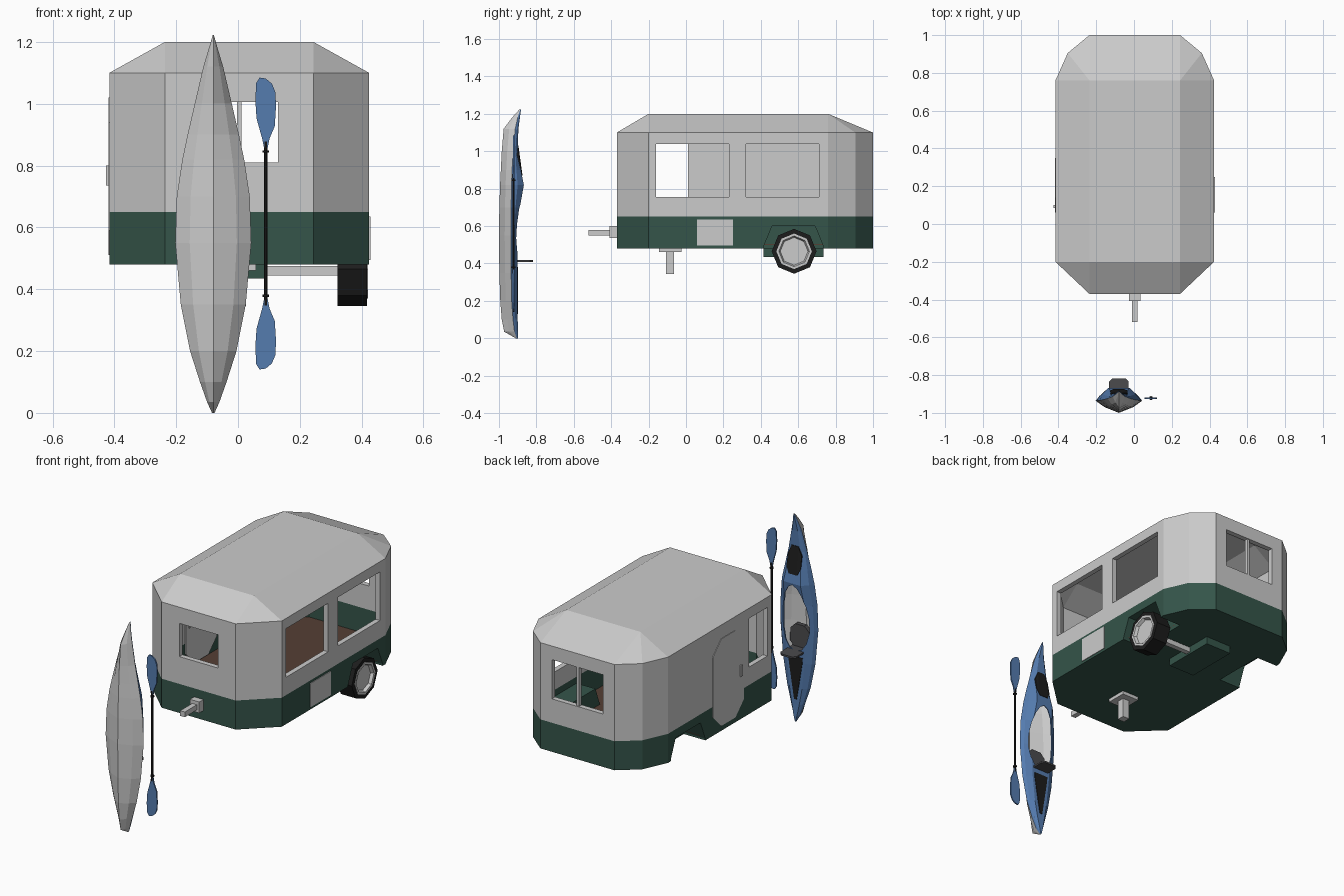
import bpy, bmesh, math
from mathutils import Vector, Matrix

if "Cube" in bpy.data.objects:
    bpy.data.objects.remove(bpy.data.objects["Cube"])

CX = 0.004  # trailer centre line


def mat(name, rgb):
    m = bpy.data.materials.new(name)
    m.diffuse_color = (*rgb, 1)
    m.use_nodes = True
    m.node_tree.nodes["Principled BSDF"].inputs["Base Color"].default_value = m.diffuse_color
    return m


GREEN = mat("green", (0.035, 0.09, 0.068))
BLUE = mat("blue", (0.09, 0.2, 0.43))
BLACK = mat("black", (0.012, 0.012, 0.012))
DARK = mat("dark", (0.07, 0.07, 0.075))
BROWN = mat("brown", (0.09, 0.05, 0.035))


def finish(name, bm, m=None):
    bmesh.ops.recalc_face_normals(bm, faces=bm.faces)
    me = bpy.data.meshes.new(name)
    bm.to_mesh(me)
    bm.free()
    if m:
        me.materials.append(m)
    ob = bpy.data.objects.new(name, me)
    bpy.context.collection.objects.link(ob)
    return ob


def plate(name, pts, axis, lo, hi, m=None):
    """Extrude a 2D polygon along an axis."""
    put = {"x": lambda a, b, c: (c, a, b), "y": lambda a, b, c: (a, c, b), "z": lambda a, b, c: (a, b, c)}[axis]
    bm = bmesh.new()
    r0, r1 = ([bm.verts.new(put(a, b, c)) for a, b in pts] for c in (lo, hi))
    bm.faces.new(r0)
    bm.faces.new(r1)
    for i in range(len(pts)):
        j = (i + 1) % len(pts)
        bm.faces.new((r0[i], r0[j], r1[j], r1[i]))
    return finish(name, bm, m)


def box(name, x0, x1, y0, y1, z0, z1, m=None):
    return plate(name, [(x0, y0), (x1, y0), (x1, y1), (x0, y1)], "z", z0, z1, m)


def hull(name, pts, m=None):
    bm = bmesh.new()
    vs = [bm.verts.new(p) for p in pts]
    bmesh.ops.convex_hull(bm, input=vs)
    bmesh.ops.dissolve_limit(bm, angle_limit=0.01, verts=bm.verts, edges=bm.edges)
    return finish(name, bm, m)


def lathe(name, prof, n, loc, axis="z", m=None):
    """Spin (height, radius) points about an axis."""
    bm = bmesh.new()
    rings = [[bm.verts.new((r * math.cos(math.tau * k / n), r * math.sin(math.tau * k / n), h)) for k in range(n)]
             for h, r in prof]
    for a, b in zip(rings, rings[1:]):
        for k in range(n):
            bm.faces.new((a[k], a[k - 1], b[k - 1], b[k]))
    bm.faces.new(rings[0])
    bm.faces.new(rings[-1])
    rot = Matrix.Rotation(math.pi / 2, 4, "Y") if axis == "x" else Matrix()
    bm.transform(Matrix.Translation(loc) @ rot)
    return finish(name, bm, m)


def cut(ob, *cutters):
    for c in cutters:
        md = ob.modifiers.new("cut", "BOOLEAN")
        md.operation, md.solver, md.object = "DIFFERENCE", "EXACT", c
        bpy.context.view_layer.objects.active = ob
        bpy.ops.object.modifier_apply(modifier=md.name)


# trailer shell: outline in plan, hollow body, sloped roof
half = [(0.24, -0.37), (0.42, -0.2), (0.42, 0.76), (0.355, 0.905), (0.24, 1.0)]
plan = [(CX + x, y) for x, y in half] + [(CX - x, y) for x, y in reversed(half)]
inner = [(CX + (x - CX) * 0.93, 0.315 + (y - 0.315) * 0.956) for x, y in plan]
top = [(CX + sx * 0.24, y) for sx in (-1, 1) for y in (-0.2, 0.76)]


def ring(pts, z):
    return [Vector((x, y, z)) for x, y in pts]


body = hull("upper_body", ring(plan, 0.65) + ring(plan, 1.1) + ring(top, 1.2))
skirt = plate("lower_body", plan, "z", 0.48, 0.65, GREEN)
floor = plate("floor", inner, "z", 0.498, 0.505, BROWN)
cutters = [hull("cavity", ring(inner, 0.5) + ring(inner, 1.09) + ring(top, 1.175))]
cut(body, *cutters)
cut(skirt, *cutters)

# windows
holes = [box("hole", 0.3, 0.5, -0.16, 0.23, 0.755, 1.04),
         box("hole", 0.3, 0.5, 0.32, 0.71, 0.755, 1.04),
         box("hole", -0.5, -0.3, -0.16, 0.01, 0.755, 1.04),
         box("hole", CX - 0.125, CX + 0.125, -0.5, -0.3, 0.81, 1.005),
         box("hole", CX - 0.165, CX + 0.165, 0.9, 1.1, 0.79, 1.02)]
cut(body, *holes)
box("rear_window_bar", CX - 0.008, CX + 0.008, 0.975, 0.995, 0.785, 1.025)

# wheel wells on both sides
notch = [(0.415, 0.43), (0.415, 0.49), (0.46, 0.6), (0.69, 0.6), (0.735, 0.49), (0.735, 0.43)]
liner = [(0.40, 0.481), (0.45, 0.612), (0.70, 0.612), (0.75, 0.481)]
for side, s in (("right", 1), ("left", -1)):
    arch = plate("arch", notch, "x", CX + s * 0.28, CX + s * 0.5)
    well = plate(side + "_wheel_well", liner, "x", CX + s * 0.268, CX + s * 0.412, GREEN)
    for ob in (skirt, well, floor):
        cut(ob, arch)
    cutters.append(arch)

# door with its handle, set into the left wall
oct_door = [(0.14, 0.51), (0.27, 0.51), (0.35, 0.59), (0.35, 0.94), (0.27, 1.02), (0.14, 1.02), (0.06, 0.94), (0.06, 0.59)]
plate("door", oct_door, "x", -0.419, -0.38)
for lo, hi in ((-0.427, -0.417), (-0.382, -0.374)):
    box("door_handle", lo, hi, 0.084, 0.1, 0.735, 0.8)

# service hatch, tow bar, jack, axle
box("service_hatch", 0.41, CX + 0.424, 0.06, 0.25, 0.495, 0.635)
box("tow_bar_mount", CX - 0.03, CX + 0.03, -0.408, -0.36, 0.535, 0.6)
box("tow_bar", CX - 0.015, CX + 0.015, -0.52, -0.4, 0.55, 0.58)
box("jack_plate", CX - 0.055, CX + 0.055, -0.145, -0.025, 0.46, 0.482)
box("jack_leg", CX - 0.022, CX + 0.022, -0.108, -0.063, 0.345, 0.462)
box("axle_housing", CX - 0.085, CX + 0.085, 0.415, 0.735, 0.435, 0.482, GREEN)
box("axle", CX + 0.08, 0.33, 0.56, 0.59, 0.445, 0.475)

# right wheel
hub = (0, 0.578, 0.465)
lathe("tyre", [(0.322, 0.02), (0.322, 0.12), (0.417, 0.12), (0.417, 0.085), (0.395, 0.085)], 8, hub, "x", BLACK)
lathe("wheel_rim", [(0.39, 0.095), (0.42, 0.095), (0.42, 0.082), (0.403, 0.074), (0.403, 0.01)], 8, hub, "x")

# kayak stations: z, half width, keel y, sheer y, deck y
KX = -0.08
st = [(0.0, 0.004, -0.91, -0.905, -0.898), (0.035, 0.02, -0.972, -0.917, -0.897), (0.1, 0.043, -0.985, -0.925, -0.9),
      (0.2, 0.075, -0.993, -0.932, -0.902), (0.35, 0.105, -0.998, -0.935, -0.902), (0.55, 0.123, -1.0, -0.936, -0.9),
      (0.7, 0.118, -0.998, -0.935, -0.888), (0.82, 0.1, -0.994, -0.933, -0.867), (0.9, 0.083, -0.99, -0.93, -0.883),
      (1.0, 0.06, -0.985, -0.924, -0.9), (1.12, 0.032, -0.975, -0.913, -0.896), (1.18, 0.014, -0.93, -0.9, -0.888),
      (1.222, 0.002, -0.892, -0.887, -0.882)]


def loft(name, section, m=None):
    bm = bmesh.new()
    rows = [[bm.verts.new((KX + x, y, s[0])) for x, y in section(s)] for s in st]
    for a, b in zip(rows, rows[1:]):
        for i in range(len(a) - 1):
            bm.faces.new((a[i], a[i + 1], b[i + 1], b[i]))
    return finish(name, bm, m)


def hull_section(s):
    z, w, k, e, d = s
    h = [(w, e), (w * 0.62, k + (e - k) * 0.48), (0, k)]
    return h + [(-x, y) for x, y in h[-2::-1]]


def deck_section(s):
    z, w, k, e, d = s
    h = [(w, e), (w * 0.88, e + (d - e) * 0.5), (w * 0.55, d)]
    u = h + [(-x, y) for x, y in reversed(h)]
    return u + [(-w * 0.5, d - 0.006 * w / 0.12), (w * 0.5, d - 0.006 * w / 0.12), (w, e)]


loft("kayak_hull", hull_section)
deck = loft("kayak_deck", deck_section, BLUE)
bm = bmesh.new()
bm.from_mesh(deck.data)
bmesh.ops.remove_doubles(bm, verts=bm.verts, dist=0.00001)
bmesh.ops.holes_fill(bm, edges=[e for e in bm.edges if e.is_boundary])
bmesh.ops.recalc_face_normals(bm, faces=bm.faces)
bm.to_mesh(deck.data)
bm.free()
egg = []
for k in range(16):
    a = math.tau * k / 16
    egg.append((KX + 0.085 * math.cos(a) * (1 - 0.18 * math.sin(a)), 0.61 + 0.2 * math.sin(a)))
cutters.append(plate("cockpit_opening", egg, "y", -0.99, -0.8))
cut(deck, cutters[-1])


def on_deck(name, prof):
    """Dark hatch following the deck; prof is (z, half width)."""
    def y_at(z):
        for a, b in zip(st, st[1:]):
            if a[0] <= z <= b[0]:
                return a[4] + (b[4] - a[4]) * (z - a[0]) / (b[0] - a[0])
    hull(name, [(KX + s * w, y_at(z) + o, z) for z, w in prof for s in (-1, 1) for o in (-0.008, 0.003)], BLACK)


on_deck("bow_hatch", [(0.87, 0.028), (0.91, 0.046), (0.98, 0.044), (1.03, 0.022)])
on_deck("stern_hatch", [(0.38, 0.046), (0.35, 0.044), (0.13, 0.008)])

# seat pan and folding backrest
pan = [(-0.065, 0.45), (-0.045, 0.42), (0.045, 0.42), (0.065, 0.45), (0.06, 0.52), (0.03, 0.55), (-0.03, 0.55), (-0.06, 0.52)]
plate("kayak_seat", [(KX + x, z) for x, z in pan], "y", -0.965, -0.94, DARK)
back = [(-0.052, -0.945), (0.052, -0.945), (0.052, -0.835), (0.035, -0.817), (-0.035, -0.817), (-0.052, -0.835)]
plate("kayak_backrest", [(KX + x, y) for x, y in back], "z", 0.408, 0.418, DARK)

# paddle: shaft, grip rings, mirrored blades
PX, PY, PZ = 0.09, -0.922, 0.6125
lathe("paddle_shaft", [(-0.265, 0.006), (0.265, 0.006)], 8, (PX, PY, PZ), m=BLACK)
blade = [(-0.006, 0.245), (0.006, 0.245), (0.012, 0.275), (0.029, 0.315), (0.033, 0.38), (0.031, 0.425), (0.02, 0.452),
         (0.0, 0.469), (-0.02, 0.472), (-0.031, 0.455), (-0.034, 0.4), (-0.03, 0.34), (-0.012, 0.275)]
for side, s in (("upper", 1), ("lower", -1)):
    plate(side + "_paddle_blade", [(PX + x, PZ + s * z) for x, z in blade], "y", PY - 0.004, PY + 0.004, BLUE)
    lathe(side + "_paddle_ring", [(-0.004, 0.011), (0.004, 0.011)], 8, (PX, PY, PZ + s * 0.233), m=BLACK)

# remove the cutting helpers
for ob in cutters + holes:
    bpy.data.objects.remove(ob)
